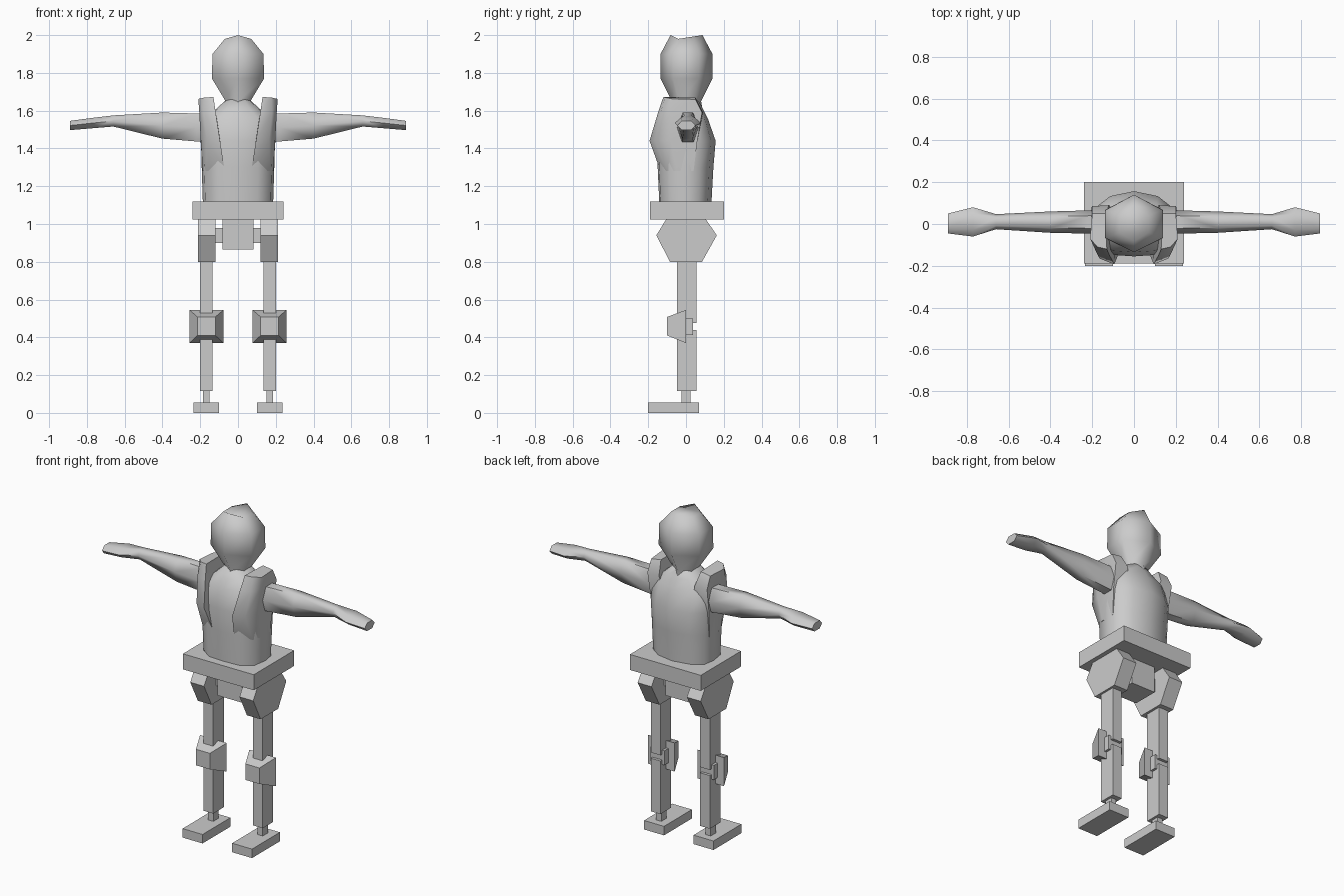
import bpy, bmesh, math

cube = bpy.data.objects.get("Cube")
if cube:
    bpy.data.objects.remove(cube, do_unlink=True)

grey = bpy.data.materials.new("plain grey")
grey.use_nodes = True
grey.diffuse_color = (0.6, 0.6, 0.6, 1)
grey.node_tree.nodes["Principled BSDF"].inputs["Base Color"].default_value = (0.6, 0.6, 0.6, 1)


def loft(name, rings, smooth=0):
    """Skin equal-length rings of points, cap both ends."""
    bm = bmesh.new()
    rows = [[bm.verts.new(p) for p in ring] for ring in rings]
    n = len(rows[0])
    for a, b in zip(rows, rows[1:]):
        for i in range(n):
            j = (i + 1) % n
            bm.faces.new((a[i], a[j], b[j], b[i]))
    bm.faces.new(rows[0])
    bm.faces.new(rows[-1])
    bmesh.ops.recalc_face_normals(bm, faces=bm.faces)
    mesh = bpy.data.meshes.new(name)
    bm.to_mesh(mesh)
    bm.free()
    mesh.materials.append(grey)
    obj = bpy.data.objects.new(name, mesh)
    bpy.context.collection.objects.link(obj)
    if smooth:
        bpy.ops.object.select_all(action='DESELECT')
        obj.select_set(True)
        bpy.context.view_layer.objects.active = obj
        bpy.ops.object.shade_smooth_by_angle(angle=math.radians(smooth))
    return obj


def rect(x0, x1, y0, y1, z):
    return [(x0, y0, z), (x1, y0, z), (x1, y1, z), (x0, y1, z)]


def box(name, x0, x1, y0, y1, z0, z1):
    return loft(name, [rect(x0, x1, y0, y1, z0), rect(x0, x1, y0, y1, z1)])


def pair(name, rings, smooth=0):
    """Build a part on the left and its mirror on the right."""
    for side, s in (("left", 1), ("right", -1)):
        loft(side + "_" + name, [[(s * x, y, z) for x, y, z in r] for r in rings], smooth)


def pair_box(name, x0, x1, y0, y1, z0, z1):
    pair(name, [rect(x0, x1, y0, y1, z0), rect(x0, x1, y0, y1, z1)])


# Head: six-sided, corners at front and back, ridge along the crown
def head_ring(z, w, r, drop=0.0):
    return [(0, -r, z), (w, -r / 2, z - drop), (w, r / 2, z - drop),
            (0, r + 0.005, z), (-w, r / 2, z - drop), (-w, -r / 2, z - drop)]


loft("head", [head_ring(1.56, 0.08, 0.09), head_ring(1.65, 0.066, 0.075),
              head_ring(1.77, 0.138, 0.135), head_ring(1.90, 0.135, 0.135),
              head_ring(2.0, 0.07, 0.082, 0.02)], 70)

# Torso: rounded section, tapering into the neck
HALF = [(0, -1), (0.55, -0.95), (0.93, -0.6), (1, 0), (0.94, 0.5), (0.58, 0.85), (0, 1)]
OUTLINE = HALF + [(-x, y) for x, y in HALF[-2:0:-1]]


def torso_ring(z, w, front, back):
    return [(x * w, y * (front if y < 0 else back), z) for x, y in OUTLINE]


loft("torso", [torso_ring(1.08, 0.185, 0.14, 0.133), torso_ring(1.30, 0.192, 0.15, 0.145),
               torso_ring(1.44, 0.196, 0.155, 0.157), torso_ring(1.56, 0.185, 0.135, 0.115),
               torso_ring(1.61, 0.115, 0.10, 0.09), torso_ring(1.66, 0.06, 0.065, 0.065)], 60)

# Raised lapels over chest and shoulders
pair("lapel", [
    [(0.07, -0.135, 1.28), (0.17, -0.10, 1.28), (0.187, -0.05, 1.28), (0.187, 0.04, 1.28), (0.08, 0.04, 1.28)],
    [(0.095, -0.193, 1.44), (0.165, -0.165, 1.44), (0.197, -0.08, 1.44), (0.198, 0.06, 1.44), (0.09, 0.06, 1.44)],
    [(0.118, -0.148, 1.59), (0.18, -0.135, 1.59), (0.205, -0.08, 1.59), (0.202, 0.085, 1.59), (0.12, 0.09, 1.59)],
    [(0.13, -0.12, 1.672), (0.175, -0.11, 1.67), (0.21, -0.07, 1.662), (0.20, 0.05, 1.66), (0.135, 0.05, 1.67)],
], 60)


# Arms: six-sided, thin wrist, wide hand
def arm_ring(x, y0, y1, z0, z1):
    c, h, m = (y0 + y1) / 2, (y1 - y0) * 0.27, (z0 + z1) / 2
    return [(x, y0, m), (x, c - h, z0), (x, c + h, z0),
            (x, y1, m), (x, c + h, z1), (x, c - h, z1)]


pair("arm", [arm_ring(0.14, -0.05, 0.07, 1.43, 1.58), arm_ring(0.22, -0.046, 0.065, 1.437, 1.585),
             arm_ring(0.40, -0.042, 0.06, 1.452, 1.59), arm_ring(0.66, -0.025, 0.047, 1.516, 1.575),
             arm_ring(0.77, -0.06, 0.08, 1.507, 1.562), arm_ring(0.89, -0.045, 0.05, 1.497, 1.546)], 70)

# Pelvis
box("waist_plate", -0.24, 0.24, -0.19, 0.20, 1.025, 1.12)
box("pelvis_block", -0.082, 0.082, -0.08, 0.08, 0.865, 1.025)
box("hip_axle", -0.13, 0.13, -0.04, 0.04, 0.90, 0.98)
pair("hip", [rect(0.12, 0.213, -0.085, 0.085, 0.80), rect(0.12, 0.213, -0.157, 0.163, 0.94),
             rect(0.12, 0.213, -0.105, 0.105, 1.025)])

# Legs
pair_box("thigh", 0.135, 0.20, -0.047, 0.055, 0.475, 0.80)
pair_box("knee_joint", 0.136, 0.199, -0.046, 0.038, 0.44, 0.475)
pair_box("shin", 0.135, 0.20, -0.047, 0.055, 0.115, 0.44)
pair_box("knee_bracket", 0.12, 0.215, -0.01, 0.038, 0.412, 0.50)
pair_box("ankle", 0.15, 0.185, -0.025, 0.025, 0.05, 0.12)
pair_box("foot", 0.10, 0.235, -0.20, 0.07, 0, 0.055)

# Knee pads: tapered towards the front
pair("knee_pad", [[(x, y, z) for x, z in ((a, c), (b, c), (b, d), (a, d))]
                  for y, a, b, c, d in ((0, 0.077, 0.257, 0.37, 0.545),
                                        (-0.10, 0.12, 0.215, 0.41, 0.508))])
